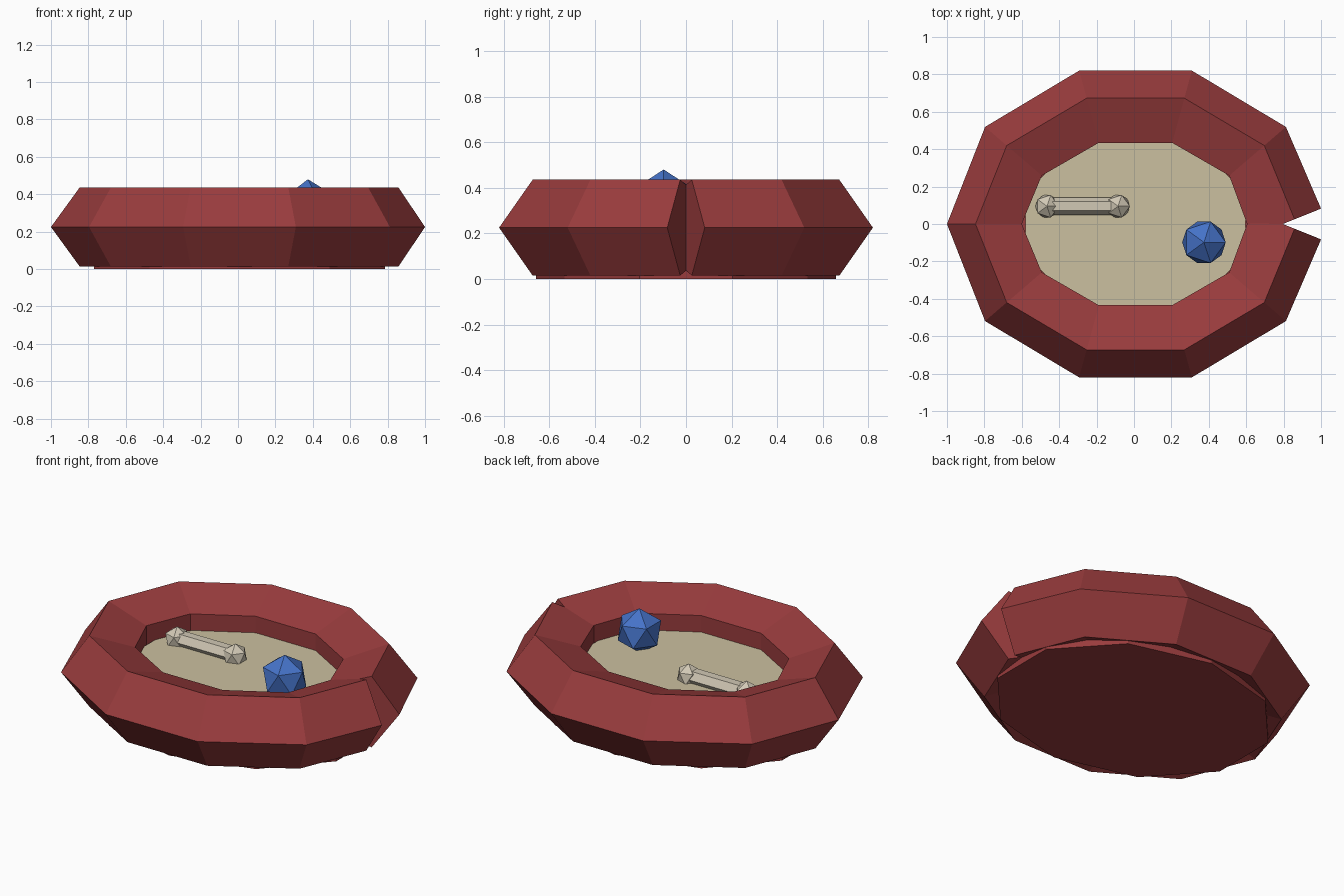
import bpy, bmesh
from math import sin, cos, pi, tau
from mathutils import Vector, Matrix

if "Cube" in bpy.data.objects:
    bpy.data.objects.remove(bpy.data.objects["Cube"])

CX = 0.008  # the open ring sits slightly off centre


def material(name, rgb):
    m = bpy.data.materials.new(name)
    m.diffuse_color = (*rgb, 1)
    m.use_nodes = True
    m.node_tree.nodes["Principled BSDF"].inputs["Base Color"].default_value = m.diffuse_color
    return m


RED = material("red_fabric", (0.32, 0.045, 0.047))
BEIGE = material("beige_fabric", (0.60, 0.53, 0.35))
BLUE = material("blue_rubber", (0.06, 0.17, 0.58))
BONE = material("bone", (0.64, 0.58, 0.46))


def finish(bm, name, mat):
    bmesh.ops.recalc_face_normals(bm, faces=bm.faces)
    me = bpy.data.meshes.new(name)
    bm.to_mesh(me)
    bm.free()
    me.materials.append(mat)
    ob = bpy.data.objects.new(name, me)
    bpy.context.collection.objects.link(ob)
    return ob


def oval_slab(name, a, b, z0, z1, mat):
    # ten-sided oval with a corner pointing to +y
    bm = bmesh.new()
    ring = [bm.verts.new((CX + a * sin(tau * i / 10), b * cos(tau * i / 10), z0)) for i in range(10)]
    face = bm.faces.new(ring)
    ext = bmesh.ops.extrude_face_region(bm, geom=[face])
    top = [g for g in ext["geom"] if isinstance(g, bmesh.types.BMVert)]
    bmesh.ops.translate(bm, verts=top, vec=(0, 0, z1 - z0))
    return finish(bm, name, mat)


def ball(name, pos, r, mat):
    bm = bmesh.new()
    bmesh.ops.create_icosphere(bm, subdivisions=1, radius=r, matrix=Matrix.Translation(pos))
    return finish(bm, name, mat)


# Padded rim: pentagon swept round an oval, both ends cut square at +x
def padded_rim(a=0.787, b=0.638, r=0.221, z=0.225, n=10, sides=5):
    path = [Vector((CX + a * cos(tau * k / n), b * sin(tau * k / n), z)) for k in range(n + 1)]
    dirs = [(q - p).normalized() for p, q in zip(path, path[1:])]
    bm = bmesh.new()
    rings = []
    for k, p in enumerate(path):
        t = (dirs[max(k - 1, 0)] + dirs[min(k, n - 1)]).normalized()
        out = Vector((t.y, -t.x, 0))
        rings.append([bm.verts.new(p + out * r * cos(tau * j / sides) + Vector((0, 0, r * sin(tau * j / sides))))
                      for j in range(sides)])
    for r0, r1 in zip(rings, rings[1:]):
        for j in range(sides):
            m = (j + 1) % sides
            bm.faces.new((r0[j], r0[m], r1[m], r1[j]))
    bm.faces.new(rings[0])
    bm.faces.new(rings[-1])
    return finish(bm, "padded_rim", RED)


padded_rim()

# Base and inner cushion
oval_slab("base", 0.818, 0.658, 0.0, 0.06, RED)
oval_slab("cushion", 0.618, 0.50, 0.05, 0.257, BEIGE)

# Toy ball
ball("toy_ball", (0.374, -0.098, 0.35), 0.13, BLUE)

# Toy bone: hexagonal shaft with a knob at each end
bm = bmesh.new()
bmesh.ops.create_cone(bm, cap_ends=True, segments=6, radius1=0.048, radius2=0.048, depth=0.38,
                      matrix=Matrix.Translation((-0.275, 0.095, 0.28)) @ Matrix.Rotation(pi / 2, 4, 'Y'))
finish(bm, "bone_shaft", BONE)
for side, x in (("left", -0.465), ("right", -0.085)):
    ball("bone_knob_" + side, (x, 0.095, 0.28), 0.07, BONE)
